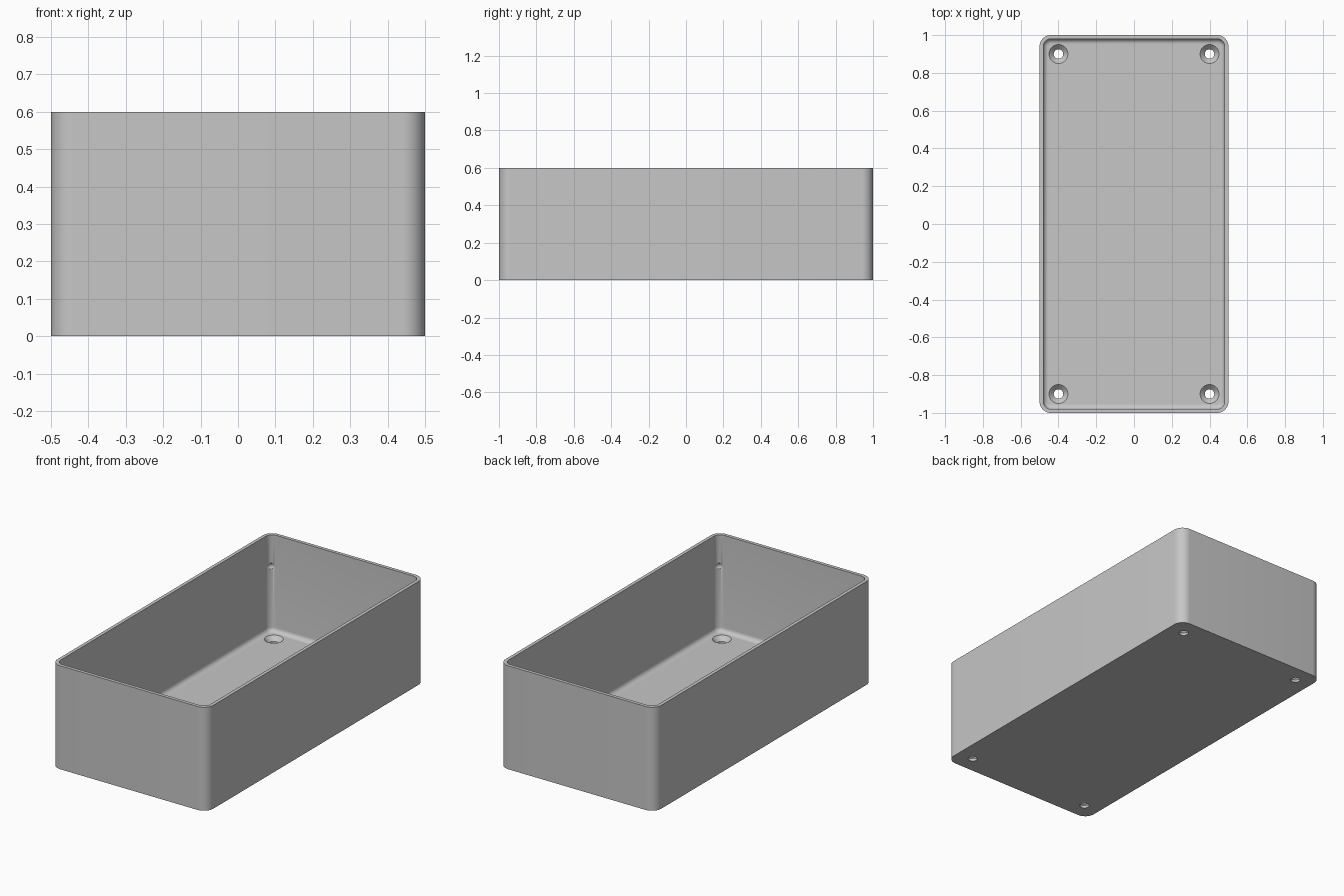
import bpy, bmesh, math
from mathutils import Matrix, Vector

if "Cube" in bpy.data.objects:
    bpy.data.objects.remove(bpy.data.objects["Cube"])

HALF_X, HALF_Y, HEIGHT = 0.5, 1.0, 0.6
CORNER, WALL, FLOOR, FILLET = 0.06, 0.02, 0.04, 0.025
STEPS = 12  # segments in each rounded corner

grey = bpy.data.materials.new("plain_grey")
grey.use_nodes = True
grey.diffuse_color = (0.57, 0.57, 0.57, 1)
grey.node_tree.nodes["Principled BSDF"].inputs["Base Color"].default_value = (0.57, 0.57, 0.57, 1)


def make_object(name, bm):
    bmesh.ops.recalc_face_normals(bm, faces=bm.faces)
    mesh = bpy.data.meshes.new(name)
    bm.to_mesh(mesh)
    bm.free()
    mesh.materials.append(grey)
    obj = bpy.data.objects.new(name, mesh)
    bpy.context.collection.objects.link(obj)
    return obj


def loft(bm, rings):
    """Join rings of points into a closed solid."""
    loops = [[bm.verts.new(p) for p in ring] for ring in rings]
    for a, b in zip(loops, loops[1:]):
        for i in range(len(a)):
            j = (i + 1) % len(a)
            bm.faces.new((a[i], a[j], b[j], b[i]))
    bm.faces.new(loops[0])
    bm.faces.new(loops[-1])


def rounded_ring(inset, z):
    """Rounded rectangle, moved inward from the outer wall."""
    r = CORNER - inset
    cx, cy = HALF_X - CORNER, HALF_Y - CORNER
    pts = []
    for k, (sx, sy) in enumerate(((1, 1), (-1, 1), (-1, -1), (1, -1))):
        for i in range(STEPS + 1):
            a = (k + i / STEPS) * math.pi / 2
            pts.append(Vector((sx * cx + r * math.cos(a), sy * cy + r * math.sin(a), z)))
    return pts


def circle(x, y, z, r, n=32):
    return [Vector((x + r * math.cos(2 * math.pi * i / n), y + r * math.sin(2 * math.pi * i / n), z))
            for i in range(n)]


# Open tray: outer wall, rim, inner wall, fillet down to the floor
rings = [rounded_ring(0, 0), rounded_ring(0, HEIGHT), rounded_ring(WALL, HEIGHT)]
for i in range(7):
    a = i / 6 * math.pi / 2
    rings.append(rounded_ring(WALL + FILLET * (1 - math.cos(a)), FLOOR + FILLET * (1 - math.sin(a))))
bm = bmesh.new()
loft(bm, rings)
tray = make_object("tray", bm)

# Countersunk screw holes and the small nicks in the inner corners
bm = bmesh.new()
for sx in (-1, 1):
    for sy in (-1, 1):
        x, y = sx * 0.4, sy * 0.9
        loft(bm, [circle(x, y, z, r) for z, r in
                  ((-0.05, 0.025), (0.015, 0.025), (FLOOR, 0.05), (0.1, 0.05))])
        bmesh.ops.create_uvsphere(bm, u_segments=24, v_segments=12, radius=0.025,
                                  matrix=Matrix.Translation((sx * 0.455, sy * 0.955, 0.42)))
cutter = make_object("hole_cutter", bm)
cutter.hide_render = True

# Cut the holes and tidy up
cut = tray.modifiers.new("holes", "BOOLEAN")
cut.operation = "DIFFERENCE"
cut.solver = "EXACT"
cut.object = cutter
for obj in bpy.context.selected_objects:
    obj.select_set(False)
bpy.context.view_layer.objects.active = tray
tray.select_set(True)
bpy.ops.object.modifier_apply(modifier=cut.name)
bpy.data.objects.remove(cutter)
bpy.ops.object.shade_smooth_by_angle(angle=math.radians(30))
